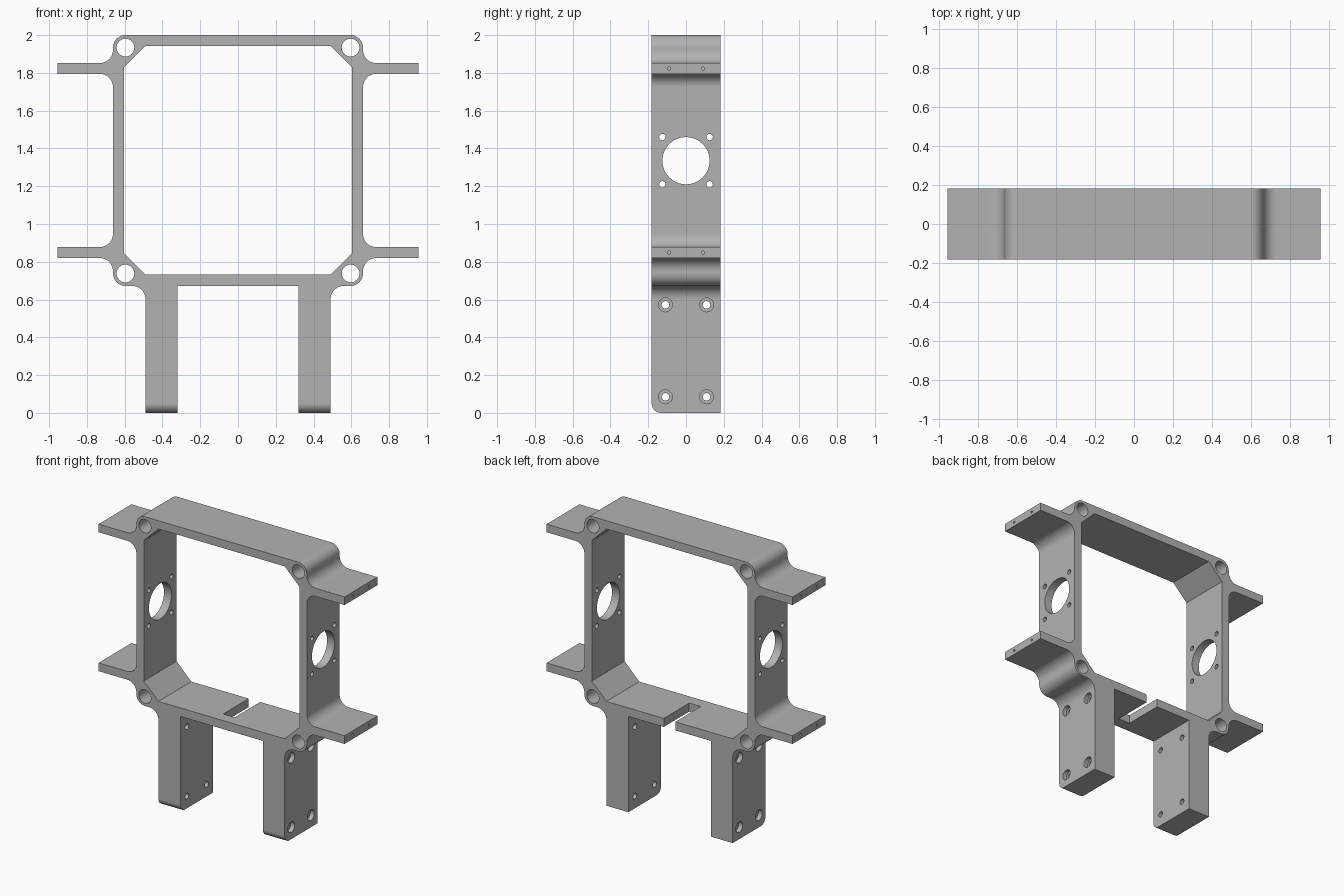
import bpy, bmesh, math
from mathutils import Matrix, Vector

cube = bpy.data.objects.get("Cube")
if cube:
    bpy.data.objects.remove(cube, do_unlink=True)

HALF_DEPTH = 0.182
grey = bpy.data.materials.new("plain grey")
grey.use_nodes = True
COLOUR = (0.45, 0.45, 0.45, 1)
grey.diffuse_color = COLOUR
grey.node_tree.nodes["Principled BSDF"].inputs["Base Color"].default_value = COLOUR


def rounded(corners, steps=10):
    """Turn (x, z, radius) corners into an outline with tangent arcs."""
    out = []
    for i, (x, z, r) in enumerate(corners):
        p = Vector((x, z))
        if r == 0:
            out.append(p)
            continue
        a = (Vector(corners[i - 1][:2]) - p).normalized()
        b = (Vector(corners[(i + 1) % len(corners)][:2]) - p).normalized()
        centre = p + (a + b) * r      # every rounded corner is square
        for k in range(steps + 1):
            t = k / steps * math.pi / 2
            out.append(centre - b * r * math.cos(t) - a * r * math.sin(t))
    return out


def mirrored(half):
    return half + [(-x, z, r) for x, z, r in reversed(half)]


def make_object(name, bm):
    bmesh.ops.recalc_face_normals(bm, faces=bm.faces)
    mesh = bpy.data.meshes.new(name)
    bm.to_mesh(mesh)
    bm.free()
    mesh.materials.append(grey)
    obj = bpy.data.objects.new(name, mesh)
    bpy.context.collection.objects.link(obj)
    return obj


def extrude_profile(outline, depth):
    bm = bmesh.new()
    face = bm.faces.new([bm.verts.new((p.x, -depth, p.y)) for p in outline])
    side = bmesh.ops.extrude_face_region(bm, geom=[face])["geom"]
    verts = [v for v in side if isinstance(v, bmesh.types.BMVert)]
    bmesh.ops.translate(bm, verts=verts, vec=(0, 2 * depth, 0))
    return bm


def cylinder(bm, centre, radius, length, axis, segments=32):
    turn = Matrix.Rotation(math.pi / 2, 4, "Y" if axis == "X" else "X")
    bmesh.ops.create_cone(bm, cap_ends=True, segments=segments, radius1=radius,
                          radius2=radius, depth=length,
                          matrix=Matrix.Translation(centre) @ turn)


# Outer outline: frame, four side arms and two legs
half = [(0.32, 0.672, 0), (0.32, 0, 0), (0.49, 0, 0), (0.49, 0.672, 0.07),
        (0.662, 0.672, 0.067), (0.662, 0.82, 0.07), (0.955, 0.82, 0),
        (0.955, 0.878, 0), (0.662, 0.878, 0.07), (0.662, 1.795, 0.07),
        (0.955, 1.795, 0), (0.955, 1.852, 0), (0.662, 1.852, 0.07),
        (0.662, 2.0, 0.066)]
bm = extrude_profile(rounded(mirrored(half)), HALF_DEPTH)

# Rounded front toe of each leg
bm.edges.ensure_lookup_table()
toes = [e for e in bm.edges
        if all(v.co.z < 0.001 and v.co.y < 0 for v in e.verts)]
bmesh.ops.bevel(bm, geom=toes, offset=0.05, segments=8, profile=0.5,
                affect="EDGES")
frame = make_object("mounting_frame", bm)

# Large opening with chamfered corners
opening = [(0.49, 0.732, 0), (0.604, 0.845, 0), (0.604, 1.83, 0), (0.49, 1.942, 0)]
cutters = [make_object("opening_cutter",
                       extrude_profile(rounded(mirrored(opening)), 0.3))]

# Round holes: corner rods, side ports, screws and leg bolts
holes = bmesh.new()
counterbores = bmesh.new()
for s in (-1, 1):
    for z in (0.738, 1.934):
        cylinder(holes, (s * 0.596, 0, z), 0.047, 0.6, "Y")
    cylinder(holes, (s * 0.63, 0, 1.335), 0.125, 0.16, "X", 48)
    for t in (-1, 1):
        for z in (1.21, 1.46):
            cylinder(holes, (s * 0.63, t * 0.125, z), 0.017, 0.16, "X", 16)
        for z in (0.849, 1.823):
            cylinder(holes, (s * 0.955, t * 0.09, z), 0.008, 0.2, "X", 12)
        for z in (0.085, 0.572):
            cylinder(holes, (s * 0.405, t * 0.109, z), 0.02, 0.3, "X", 24)
            cylinder(counterbores, (s * 0.51, t * 0.109, z), 0.037, 0.1, "X", 24)
cutters += [make_object("hole_cutter", holes),
            make_object("counterbore_cutter", counterbores)]

# Cable slot open at the back of the lower bar
slot = bmesh.new()
bmesh.ops.create_cube(slot, size=1, matrix=Matrix.Translation((0, 0.1, 0.7))
                      @ Matrix.Diagonal((0.09, 0.4, 0.3, 1)))
cutters.append(make_object("slot_cutter", slot))

# Cut everything and keep the finished mesh
for cutter in cutters:
    cutter.hide_render = True
    mod = frame.modifiers.new(cutter.name, "BOOLEAN")
    mod.operation, mod.solver, mod.object = "DIFFERENCE", "EXACT", cutter
bpy.context.view_layer.update()
graph = bpy.context.evaluated_depsgraph_get()
finished = bpy.data.meshes.new_from_object(frame.evaluated_get(graph))
frame.modifiers.clear()
frame.data = finished
for cutter in cutters:
    bpy.data.objects.remove(cutter, do_unlink=True)

# Smooth fillets and holes, crisp edges, flat large faces
bpy.ops.object.select_all(action="DESELECT")
frame.select_set(True)
bpy.context.view_layer.objects.active = frame
bpy.ops.object.shade_smooth_by_angle(angle=math.radians(30))
weighted = frame.modifiers.new("flat_face_normals", "WEIGHTED_NORMAL")
weighted.keep_sharp = True
